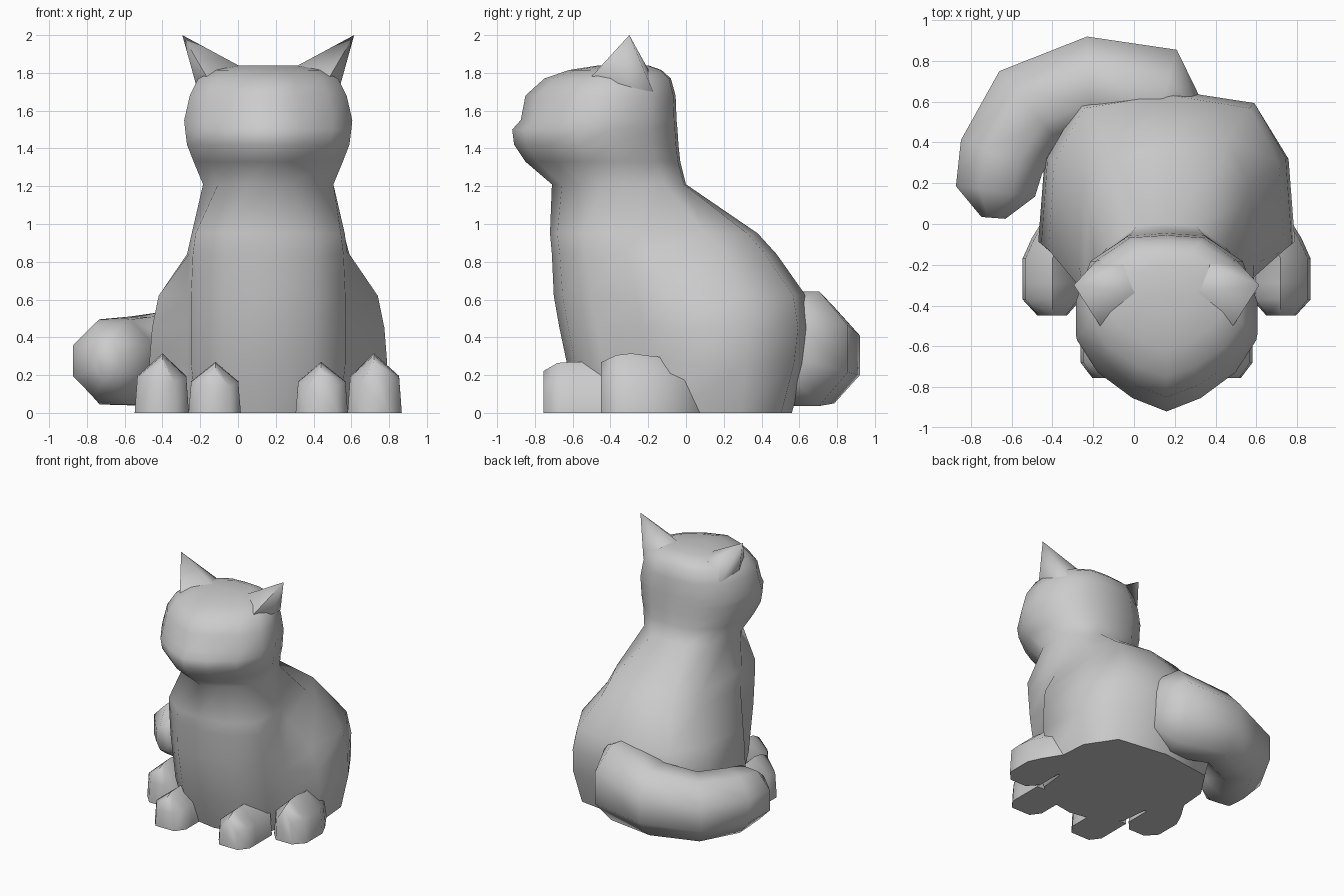
import bpy, bmesh, math
from mathutils import Vector

if "Cube" in bpy.data.objects:
    bpy.data.objects.remove(bpy.data.objects["Cube"])

CX = 0.16  # symmetry plane of the seated animal


def finish(name, bm, angle=62):
    bmesh.ops.recalc_face_normals(bm, faces=bm.faces)
    me = bpy.data.meshes.new(name)
    bm.to_mesh(me)
    bm.free()
    ob = bpy.data.objects.new(name, me)
    bpy.context.collection.objects.link(ob)
    bpy.ops.object.select_all(action='DESELECT')
    bpy.context.view_layer.objects.active = ob
    ob.select_set(True)
    bpy.ops.object.shade_smooth_by_angle(angle=math.radians(angle))
    return ob


def loft(name, rings):
    bm = bmesh.new()
    rows = [[bm.verts.new(p) for p in r] for r in rings]
    for a, b in zip(rows, rows[1:]):
        n = len(a)
        for i in range(n):
            j = (i + 1) % n
            bm.faces.new((a[i], a[j], b[j], b[i]))
    bm.faces.new(rows[0])
    bm.faces.new(rows[-1])
    return finish(name, bm)


# half plans: (width factor, position front to back)
BODY = [(0, 0), (.55, .035), (.95, .15), (1, .33), (1, .43), (.95, .75), (.70, .95), (0, 1)]
HEAD = [(0, 0), (.38, .075), (.77, .22), (1, .4), (1, .6), (.84, .84), (.43, .985), (0, 1)]


def plan_ring(plan, z, yf, yb, chest, haunch):
    half = []
    for i, (f, t) in enumerate(plan):
        half.append((f * (chest if i < 4 else haunch), yf + t * (yb - yf)))
    pts = half + [(-x, y) for x, y in half[-2:0:-1]]
    return [(CX + x, y, z) for x, y in pts]


# body and head: z, front y, back y, chest half width, haunch half width
body = [(0, -.54, .56, .40, .585), (.26, -.63, .635, .43, .63), (.45, -.67, .66, .43, .615),
        (.62, -.70, .635, .43, .58), (.84, -.71, .48, .42, .43), (.95, -.72, .38, .405, .40)]
head = [(1.21, -.71, 0, .345), (1.33, -.85, -.03, .395), (1.42, -.91, -.04, .43),
        (1.50, -.92, -.045, .44), (1.55, -.875, -.05, .445), (1.68, -.85, -.055, .415),
        (1.77, -.75, -.08, .37), (1.815, -.62, -.13, .28), (1.84, -.46, -.20, .15)]
loft("body_and_head", [plan_ring(BODY, *r) for r in body] +
     [plan_ring(HEAD, *r, r[3]) for r in head])

# ears
for s, side in ((-1, "left"), (1, "right")):
    bm = bmesh.new()
    tip = bm.verts.new((CX + s * .455, -.30, 2.0))
    base = [bm.verts.new((CX + s * x, y, z)) for x, y, z in
            ((.14, -.34, 1.83), (.32, -.51, 1.77), (.38, -.36, 1.73),
             (.34, -.175, 1.70), (.19, -.19, 1.80))]
    for i in range(5):
        bm.faces.new((tip, base[i], base[(i + 1) % 5]))
    bm.faces.new(base)
    finish("ear_" + side, bm, 85)

# paws: five-sided sections swept backwards
SECTION = [(-1, 0), (-.9, .62), (0, 1), (.95, .62), (1.05, 0)]


def paw(name, s, x, w, h, steps):
    rings = []
    for y, dx, fw, fh in steps:
        rings.append([(CX + s * (x + dx + px * w * fw), y, pz * h * fh) for px, pz in SECTION])
    loft(name, rings)


for s, side in ((-1, "left"), (1, "right")):
    paw("front_paw_" + side, s, .28, .135, .27,
        [(-.755, 0, .6, .82), (-.68, 0, 1, .98), (-.60, 0, 1, 1), (-.40, 0, 1, 1)])
    paw("hind_paw_" + side, s, .56, .14, .315,
        [(-.45, 0, .5, .85), (-.37, 0, 1, .97), (-.29, 0, 1, 1), (-.17, 0, 1, .95),
         (-.07, -.045, 1, .92), (.1, -.15, 1, .85)])

# tail: x, y, z of the centre, half width, half height
tail = [(.29, .55, .36, .09, .20), (.14, .60, .34, .27, .31), (-.22, .69, .305, .235, .26),
        (-.51, .57, .275, .24, .24), (-.65, .33, .27, .22, .23),
        (-.68, .16, .275, .20, .20), (-.69, .03, .27, .06, .10)]
rings = []
for i, (x, y, z, w, h) in enumerate(tail):
    a, b = tail[max(i - 1, 0)], tail[min(i + 1, len(tail) - 1)]
    d = Vector((b[0] - a[0], b[1] - a[1], 0)).normalized()
    n = Vector((-d.y, d.x, 0))
    ring = []
    for k in range(8):
        t = math.tau * (k + .5) / 8
        ring.append(Vector((x, y, z)) + n * (w * 1.06 * math.cos(t)) +
                    Vector((0, 0, h * 1.06 * math.sin(t))))
    rings.append(ring)
loft("tail", rings)
